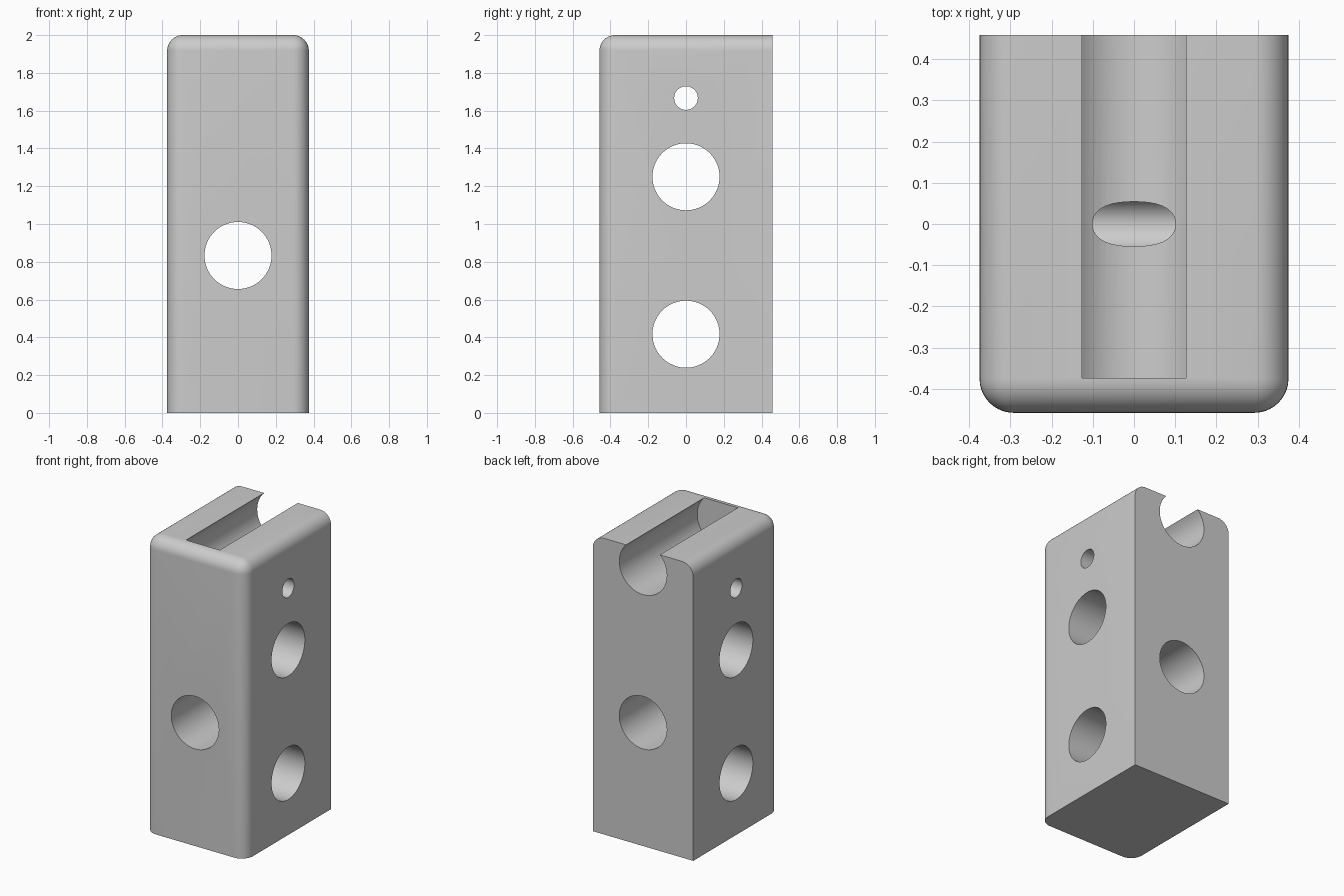
import bpy
import bmesh
import math
from mathutils import Matrix

cube = bpy.data.objects.get("Cube")
if cube:
    bpy.data.objects.remove(cube, do_unlink=True)

HALF_X, HALF_Y, HEIGHT = 0.375, 0.4583, 2.0
ROUND, BIG, SMALL = 0.083, 0.1775, 0.0625

grey = bpy.data.materials.new("plain grey")
grey.use_nodes = True
colour = (0.604, 0.604, 0.604, 1)
grey.diffuse_color = colour
grey.node_tree.nodes["Principled BSDF"].inputs["Base Color"].default_value = colour


def add_object(name, bm):
    mesh = bpy.data.meshes.new(name)
    bm.to_mesh(mesh)
    bm.free()
    mesh.materials.append(grey)
    obj = bpy.data.objects.new(name, mesh)
    bpy.context.collection.objects.link(obj)
    return obj


def is_rounded(edge):
    """Top and upright edges, except those around the flat back."""
    a, b = (v.co for v in edge.verts)
    mid = (a + b) / 2
    on_back = mid.y > HALF_Y - 0.01
    on_base = mid.z < 0.01
    return not on_back and not on_base


# Block with rounded front and top edges
bm = bmesh.new()
bmesh.ops.create_cube(bm, size=1)
bmesh.ops.scale(bm, vec=(2 * HALF_X, 2 * HALF_Y, HEIGHT), verts=bm.verts)
bmesh.ops.translate(bm, vec=(0, 0, HEIGHT / 2), verts=bm.verts)
bmesh.ops.bevel(bm, geom=[e for e in bm.edges if is_rounded(e)], offset=ROUND,
                segments=10, profile=0.5, affect='EDGES')
block = add_object("drilled_block", bm)


def drill(name, radius, axis, z, start=-1, end=1):
    """Cut a round bore along the x or y axis."""
    bm = bmesh.new()
    bmesh.ops.create_cone(bm, cap_ends=True, segments=64, radius1=radius,
                          radius2=radius, depth=end - start)
    turn = Matrix.Rotation(math.pi / 2, 4, 'Y' if axis == 'X' else 'X')
    bmesh.ops.transform(bm, matrix=turn, verts=bm.verts)
    middle = (start + end) / 2
    shift = (middle, 0, z) if axis == 'X' else (0, middle, z)
    bmesh.ops.translate(bm, vec=shift, verts=bm.verts)
    cutter = add_object(name, bm)
    cut = block.modifiers.new(name, 'BOOLEAN')
    cut.operation = 'DIFFERENCE'
    cut.solver = 'EXACT'
    cut.object = cutter
    return cutter


# Through holes, then the open groove that stops behind the front wall
cutters = [
    drill("lower_side_hole", BIG, 'X', 0.4167),
    drill("front_hole", BIG, 'Y', 0.8333),
    drill("upper_side_hole", BIG, 'X', 1.25),
    drill("pin_hole", SMALL, 'X', 1.6667),
    drill("top_groove", BIG, 'Y', 1.875, start=0.0015 - HALF_Y + ROUND),
]

# Apply the cuts and remove the cutters
bpy.ops.object.select_all(action='DESELECT')
block.select_set(True)
bpy.context.view_layer.objects.active = block
for name in [m.name for m in block.modifiers]:
    bpy.ops.object.modifier_apply(modifier=name)
for cutter in cutters:
    bpy.data.objects.remove(cutter, do_unlink=True)
bpy.ops.object.shade_smooth_by_angle(angle=math.radians(30))
